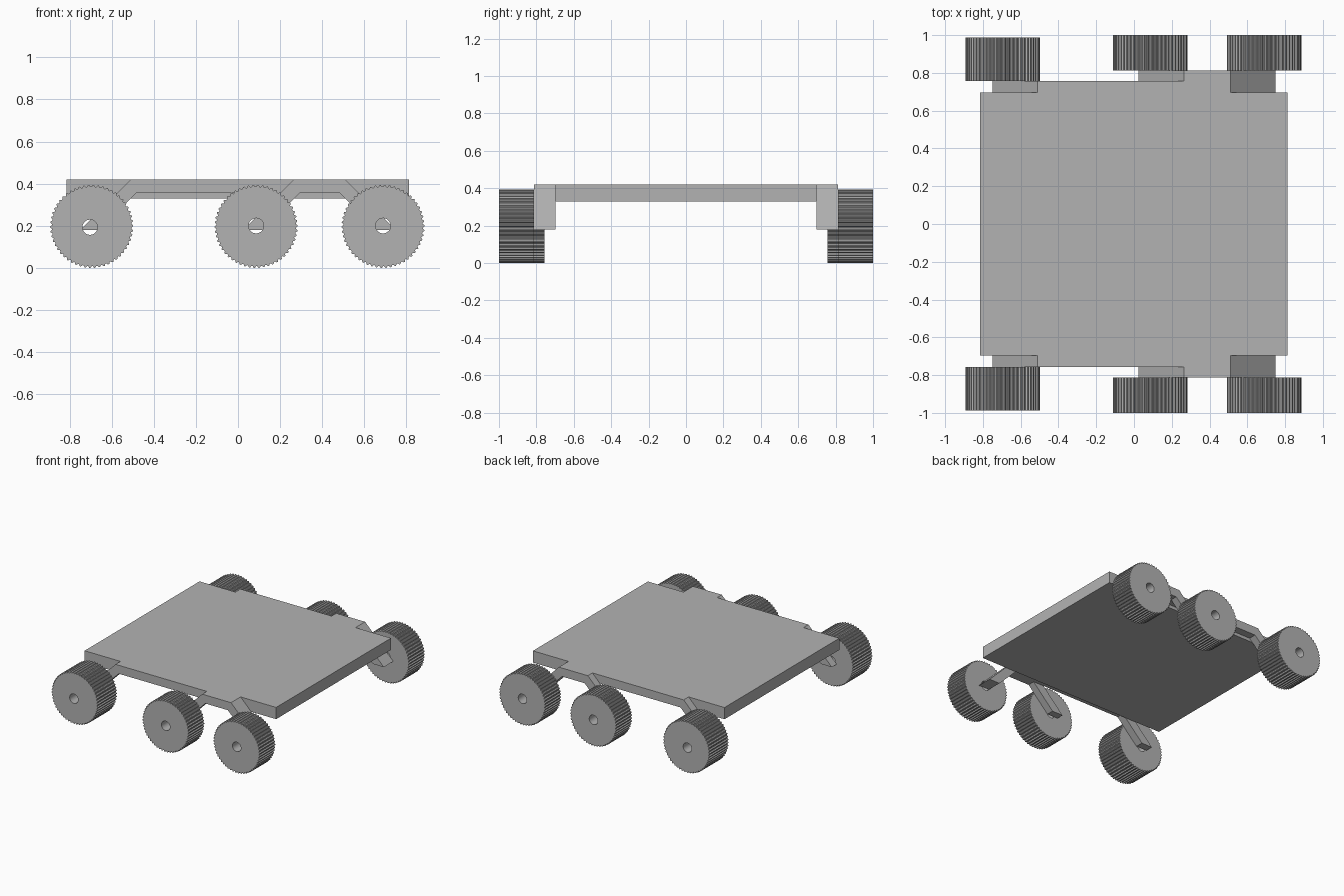
import bpy, bmesh
from math import sin, cos, tau

cube = bpy.data.objects.get("Cube")
if cube:
    bpy.data.objects.remove(cube)

grey = bpy.data.materials.new("plain_grey")
grey.use_nodes = True
colour = (0.45, 0.45, 0.45, 1)
grey.diffuse_color = colour
grey.node_tree.nodes["Principled BSDF"].inputs["Base Color"].default_value = colour

TOP, FOOT, THICK = 0.42, 0.18, 0.065
TEETH, WHEEL_R, GROOVE, HOLE_R = 54, 0.197, 0.008, 0.036


def finish(name, bm):
    bmesh.ops.recalc_face_normals(bm, faces=bm.faces)
    mesh = bpy.data.meshes.new(name)
    bm.to_mesh(mesh)
    bm.free()
    mesh.materials.append(grey)
    obj = bpy.data.objects.new(name, mesh)
    bpy.context.collection.objects.link(obj)
    return obj


def extrude_profile(name, points, y0, y1):
    """Extrude an x/z outline along y."""
    bm = bmesh.new()
    face = bm.faces.new([bm.verts.new((x, y0, z)) for x, z in points])
    out = bmesh.ops.extrude_face_region(bm, geom=[face])
    moved = [v for v in out["geom"] if isinstance(v, bmesh.types.BMVert)]
    bmesh.ops.translate(bm, verts=moved, vec=(0, y1 - y0, 0))
    return finish(name, bm)


def bent_bar(name, x0, x1, y0, y1):
    """Flat bar whose two ends slope down at 45 degrees to flat feet."""
    drop = TOP - FOOT
    foot = THICK * 1.414
    bend = foot - THICK
    under = TOP - THICK
    pts = [(x0 - drop, FOOT), (x0, TOP), (x1, TOP), (x1 + drop, FOOT),
           (x1 + drop - foot, FOOT), (x1 - bend, under),
           (x0 + bend, under), (x0 - drop + foot, FOOT)]
    return extrude_profile(name, pts, y0, y1)


def wheel(name, x, y0, y1, hole_x, hole_z):
    """Ribbed wheel with square teeth and a round through hole."""
    bm = bmesh.new()
    rings = []
    n = TEETH * 4
    for y in (y0, y1):
        rim, hole = [], []
        for i in range(n):
            # each tooth: two points on the crest, two in the groove
            a = tau * i / n
            r = WHEEL_R if i % 4 < 2 else WHEEL_R - GROOVE
            rim.append(bm.verts.new((x + r * cos(a), y, WHEEL_R + r * sin(a))))
            hole.append(bm.verts.new((hole_x + HOLE_R * cos(a), y,
                                      hole_z + HOLE_R * sin(a))))
        rings.append((rim, hole))
    (ra, ha), (rb, hb) = rings
    for a, b in ((ra, rb), (rb, hb), (hb, ha), (ha, ra)):
        for i in range(n):
            j = (i + 1) % n
            bm.faces.new((a[i], a[j], b[j], b[i]))
    return finish(name, bm)


# Deck plate
extrude_profile("deck", [(-0.815, 0.33), (0.812, 0.33),
                         (0.812, TOP), (-0.815, TOP)], -0.697, 0.697)

# Suspension bars and wheels on both sides
for side, s in (("left", 1), ("right", -1)):
    bent_bar("rocker_bar_" + side, -0.51, 0.51, s * 0.697, s * 0.757)
    bent_bar("bogie_bar_" + side, 0.265, 0.51, s * 0.757, s * 0.813)
    for label, x, inner, outer, hx, hz in (
            ("rear", -0.695, 0.757, 0.987, -0.703, 0.193),
            ("middle", 0.086, 0.813, 1.0, 0.086, 0.2),
            ("lead", 0.689, 0.813, 1.0, 0.689, 0.2)):
        wheel(f"{label}_wheel_{side}", x, s * inner, s * outer, hx, hz)
